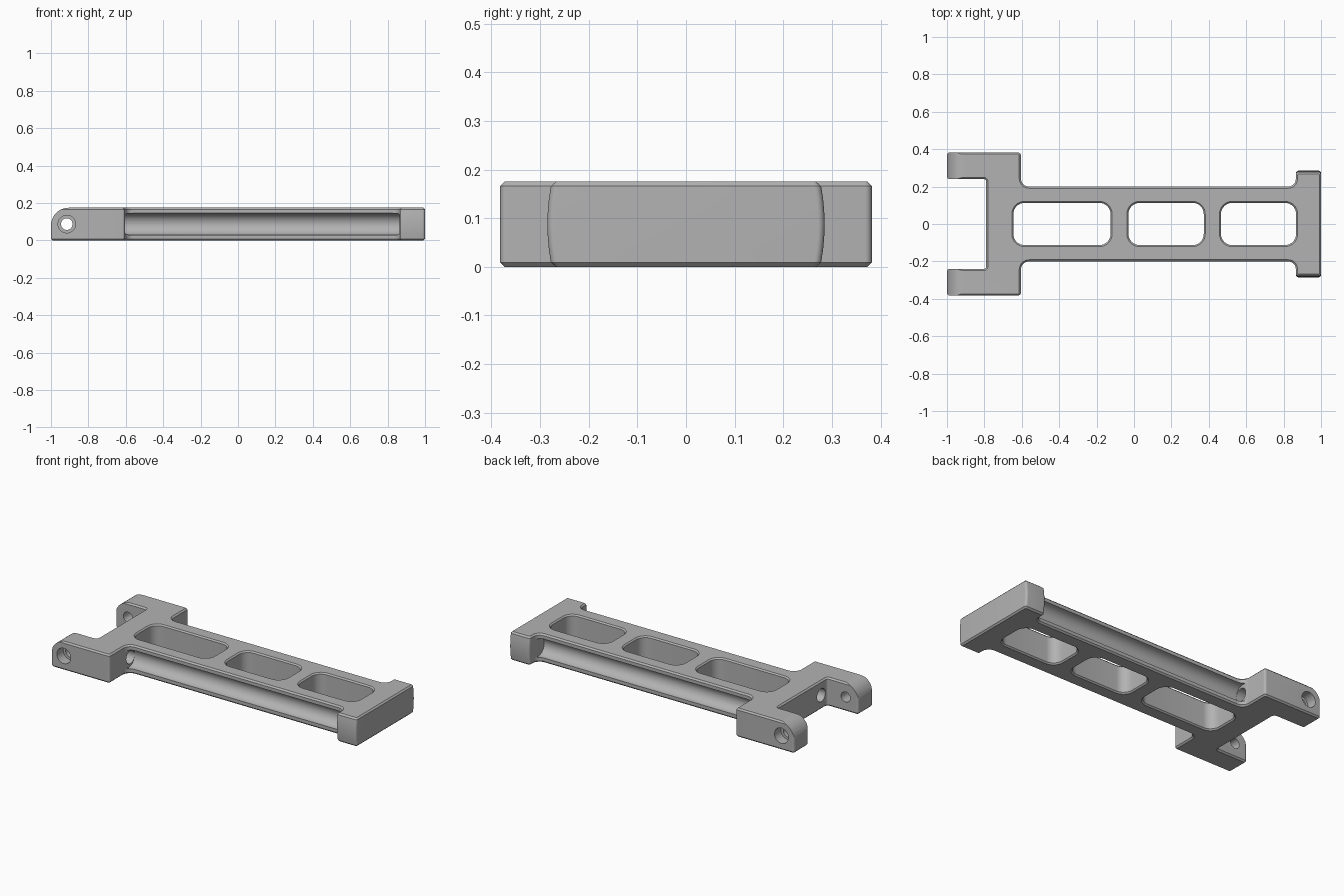
import bpy, bmesh, math
from mathutils import Vector, Matrix

cube = bpy.data.objects.get("Cube")
if cube:
    bpy.data.objects.remove(cube, do_unlink=True)

H = 0.175
MID = H / 2
EDGE = 0.009

grey = bpy.data.materials.new("machined grey")
grey.use_nodes = True
colour = (0.45, 0.45, 0.45, 1)
grey.diffuse_color = colour
grey.node_tree.nodes["Principled BSDF"].inputs["Base Color"].default_value = colour


def rounded(corners, steps=8):
    """Counter-clockwise polygon from (x, y, radius) corners, each filleted."""
    out = []
    for i, (x, y, r) in enumerate(corners):
        p = Vector((x, y))
        a = (Vector(corners[i - 1][:2]) - p).normalized()
        b = (Vector(corners[(i + 1) % len(corners)][:2]) - p).normalized()
        if r == 0:
            out.append(p)
            continue
        centre = p + (a + b) * r
        for k in range(steps + 1):
            t = k / steps * math.pi / 2
            out.append(centre - b * r * math.cos(t) - a * r * math.sin(t))
    return out


def inset(points, d):
    """Move every side of the polygon inwards by d."""
    out = []
    for i, p in enumerate(points):
        e1 = (p - points[i - 1]).normalized()
        e2 = (points[(i + 1) % len(points)] - p).normalized()
        n1, n2 = Vector((-e1.y, e1.x)), Vector((-e2.y, e2.x))
        out.append(p + (n1 + n2) * d / (1 + n1.dot(n2)))
    return out


def loft(name, points, levels):
    """Stack the outline at (height, inset) levels and close both ends."""
    bm = bmesh.new()
    rings = [[bm.verts.new((p.x, p.y, z)) for p in inset(points, d)] for z, d in levels]
    n = len(points)
    for lo, hi in zip(rings, rings[1:]):
        for i in range(n):
            j = (i + 1) % n
            bm.faces.new((lo[i], lo[j], hi[j], hi[i]))
    bm.faces.new(rings[0][::-1])
    bm.faces.new(rings[-1])
    bmesh.ops.recalc_face_normals(bm, faces=bm.faces)
    return add(name, bm)


def add(name, bm):
    mesh = bpy.data.meshes.new(name)
    bm.to_mesh(mesh)
    bm.free()
    mesh.materials.append(grey)
    ob = bpy.data.objects.new(name, mesh)
    bpy.context.collection.objects.link(ob)
    return ob


def rod(name, radius, start, end):
    """Cylinder between two points."""
    a, b = Vector(start), Vector(end)
    turn = (b - a).to_track_quat("Z", "Y").to_matrix().to_4x4()
    bm = bmesh.new()
    bmesh.ops.create_cone(bm, cap_ends=True, segments=48, radius1=radius, radius2=radius,
                          depth=(b - a).length, matrix=Matrix.Translation((a + b) / 2) @ turn)
    return add(name, bm)


# Link arm outline: one half, then mirrored
half = [(0.995, 0.285, 0.014), (0.865, 0.285, 0.014), (0.865, 0.2, 0.04),
        (-0.605, 0.2, 0.045), (-0.605, 0.382, 0.014), (-1, 0.382, 0.014),
        (-1, 0.24, 0.014), (-0.79, 0.24, 0.014)]
half[0] = (1, 0.285, 0.014)
outline = half + [(x, -y, r) for x, y, r in reversed(half)]
heights = [EDGE, 0.035, 0.06, MID, H - 0.06, H - 0.035, H - EDGE]
levels = [(0, EDGE)] + [(z, 0) for z in heights] + [(H, EDGE)]
arm = loft("link_arm", rounded(outline), levels)

# Slight barrel shape on the sides of the end block
for v in arm.data.vertices:
    if v.co.x > 0.85 and abs(v.co.y) > 0.25:
        v.co.y -= math.copysign(0.009 * ((v.co.z - MID) / MID) ** 2, v.co.y)

cutters = []

# Three windows with chamfered rims
for x0, x1 in [(-0.645, -0.125), (-0.03, 0.373), (0.465, 0.867)]:
    w, r = 0.113, 0.06
    shape = rounded([(x1, w, r), (x0, w, r), (x0, -w, r), (x1, -w, r)])
    cutters.append(loft("window_cutter", shape, [
        (-0.01, -0.018), (0.008, 0), (H - 0.008, 0), (H + 0.01, -0.018)]))

# Rounded upper corner of the fork tips
R = 0.095
arc = [Vector((-1 + R - R * math.cos(t), H - R + R * math.sin(t)))
       for t in [i / 16 * math.pi / 2 for i in range(17)]]
tip = [Vector((-1.05, H - R))] + arc + [Vector((-1 + R, 0.25)), Vector((-1.05, 0.25))]
nose = loft("tip_cutter", tip[::-1], [(-0.5, 0), (0.5, 0)])
nose.data.transform(Matrix.Rotation(math.pi / 2, 4, "X"))
cutters.append(nose)

# Side channels, lengthwise bores and counterbored pin holes
px = -0.915
for s in (-1, 1):
    cutters.append(rod("channel_cutter", 0.058, (-0.603, s * 0.2, MID), (0.863, s * 0.2, MID)))
    cutters.append(rod("bore_cutter", 0.04, (-0.85, s * 0.182, MID), (-0.55, s * 0.182, MID)))
    cutters.append(rod("pin_cutter", 0.031, (px, s * 0.2, MID), (px, s * 0.45, MID)))
    cutters.append(rod("counterbore_cutter", 0.047, (px, s * 0.32, MID), (px, s * 0.45, MID)))

bpy.context.view_layer.objects.active = arm
arm.select_set(True)
for c in cutters:
    c.hide_render = True
    mod = arm.modifiers.new(c.name, "BOOLEAN")
    mod.operation = "DIFFERENCE"
    mod.solver = "EXACT"
    mod.object = c
    bpy.ops.object.modifier_apply(modifier=mod.name)
    bpy.data.objects.remove(c, do_unlink=True)

bpy.ops.object.shade_smooth_by_angle(angle=math.radians(30))
